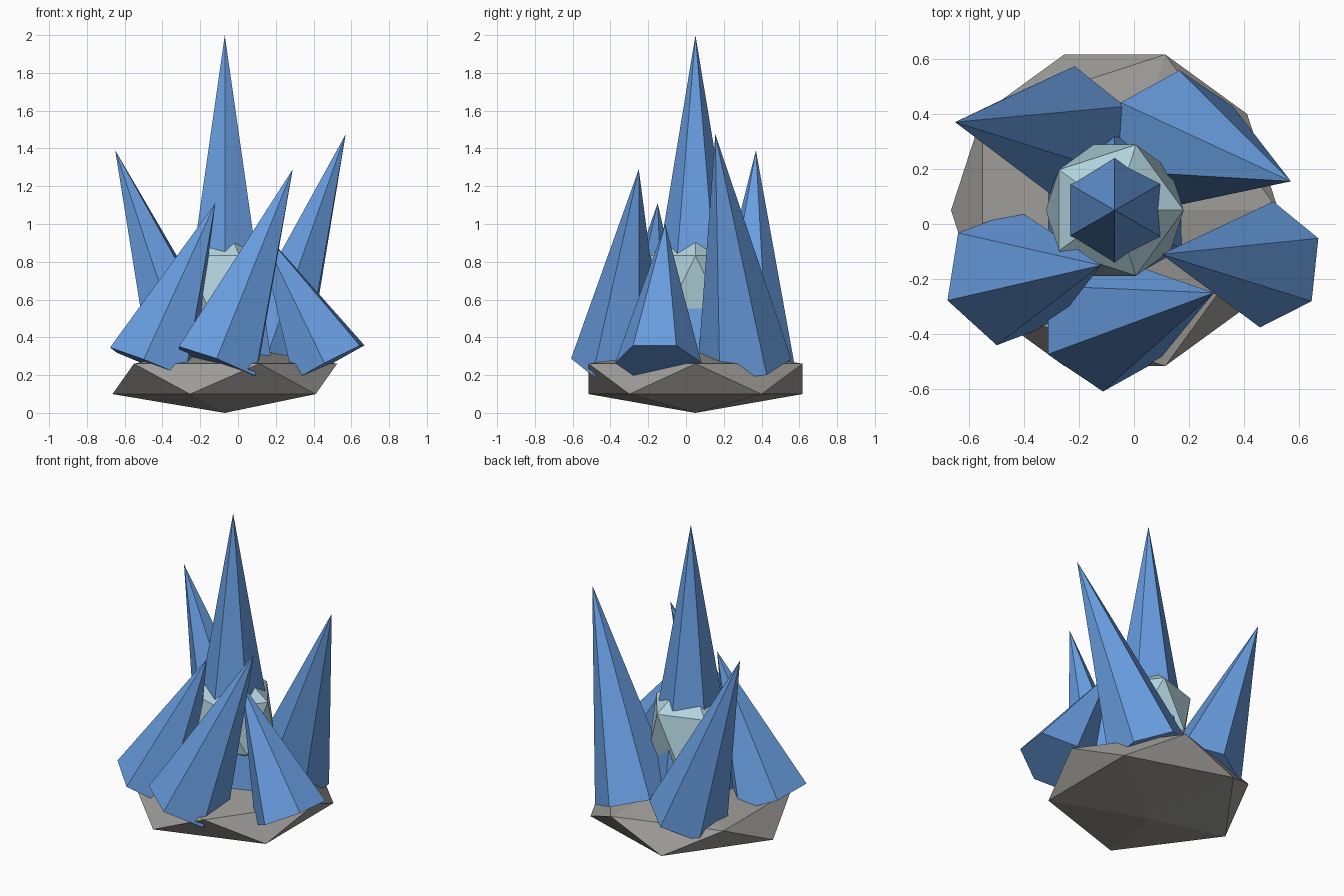
import bpy
import bmesh
from math import radians, cos, sin
from mathutils import Vector, Matrix

cube = bpy.data.objects.get("Cube")
if cube:
    bpy.data.objects.remove(cube, do_unlink=True)


def material(name, rgb):
    mat = bpy.data.materials.new(name)
    mat.use_nodes = True
    color = (*rgb, 1.0)
    mat.diffuse_color = color
    mat.node_tree.nodes["Principled BSDF"].inputs["Base Color"].default_value = color
    return mat


crystal_blue = material("crystal blue", (0.14, 0.34, 0.75))
pale_ice = material("pale ice", (0.45, 0.66, 0.73))
stone_grey = material("stone grey", (0.34, 0.33, 0.31))


def finish(bm, name, mat):
    bmesh.ops.recalc_face_normals(bm, faces=bm.faces)
    mesh = bpy.data.meshes.new(name)
    bm.to_mesh(mesh)
    bm.free()
    mesh.materials.append(mat)
    obj = bpy.data.objects.new(name, mesh)
    bpy.context.collection.objects.link(obj)
    return obj


def faceted_stone(name, center, radius, half_height, mat):
    """Icosahedron stretched or flattened in z."""
    bm = bmesh.new()
    bmesh.ops.create_icosphere(bm, subdivisions=1, radius=1)
    bmesh.ops.scale(bm, vec=(radius, radius, half_height), verts=bm.verts)
    bmesh.ops.translate(bm, vec=center, verts=bm.verts)
    return finish(bm, name, mat)


def crystal(name, base, tip, radius, angle):
    """Six-sided spike from base centre to tip; one corner points along angle."""
    base, tip = Vector(base), Vector(tip)
    axis = tip - base
    up = axis.normalized()
    side = Vector((cos(radians(angle)), sin(radians(angle)), 0))
    side = (side - up * side.dot(up)).normalized()
    frame = Matrix((side, up.cross(side), up)).transposed()
    bm = bmesh.new()
    ring = [bm.verts.new(base + frame @ Vector((radius * cos(radians(a)),
                                                radius * sin(radians(a)), 0)))
            for a in range(0, 360, 60)]
    point = bm.verts.new(tip)
    bm.faces.new(ring[::-1])
    for i in range(6):
        bm.faces.new((ring[i], ring[(i + 1) % 6], point))
    return finish(bm, name, crystal_blue)


# Rock base and icy core
faceted_stone("rock_base", (-0.07, 0.05, 0.18), 0.665, 0.18, stone_grey)
faceted_stone("ice_core", (-0.07, 0.05, 0.68), 0.28, 0.34, pale_ice)

# Central spire and the leaning crystals around it
crystal("central_spire", (-0.07, 0.05, 0.26), (-0.07, 0.05, 2.0), 0.287, 90)
crystal("back_right_crystal", (-0.245, 0.33, 0.26), (-0.65, 0.37, 1.39), 0.245, 83)
crystal("back_left_crystal", (0.147, 0.31, 0.26), (0.57, 0.155, 1.475), 0.25, 88)
crystal("front_crystal", (-0.11, -0.36, 0.26), (0.29, -0.25, 1.29), 0.25, 267)
crystal("front_right_crystal", (-0.46, -0.195, 0.255), (-0.12, -0.15, 1.11), 0.25, 199)
crystal("front_left_crystal", (0.482, -0.147, 0.265), (0.1, -0.11, 1.0), 0.23, 21)
